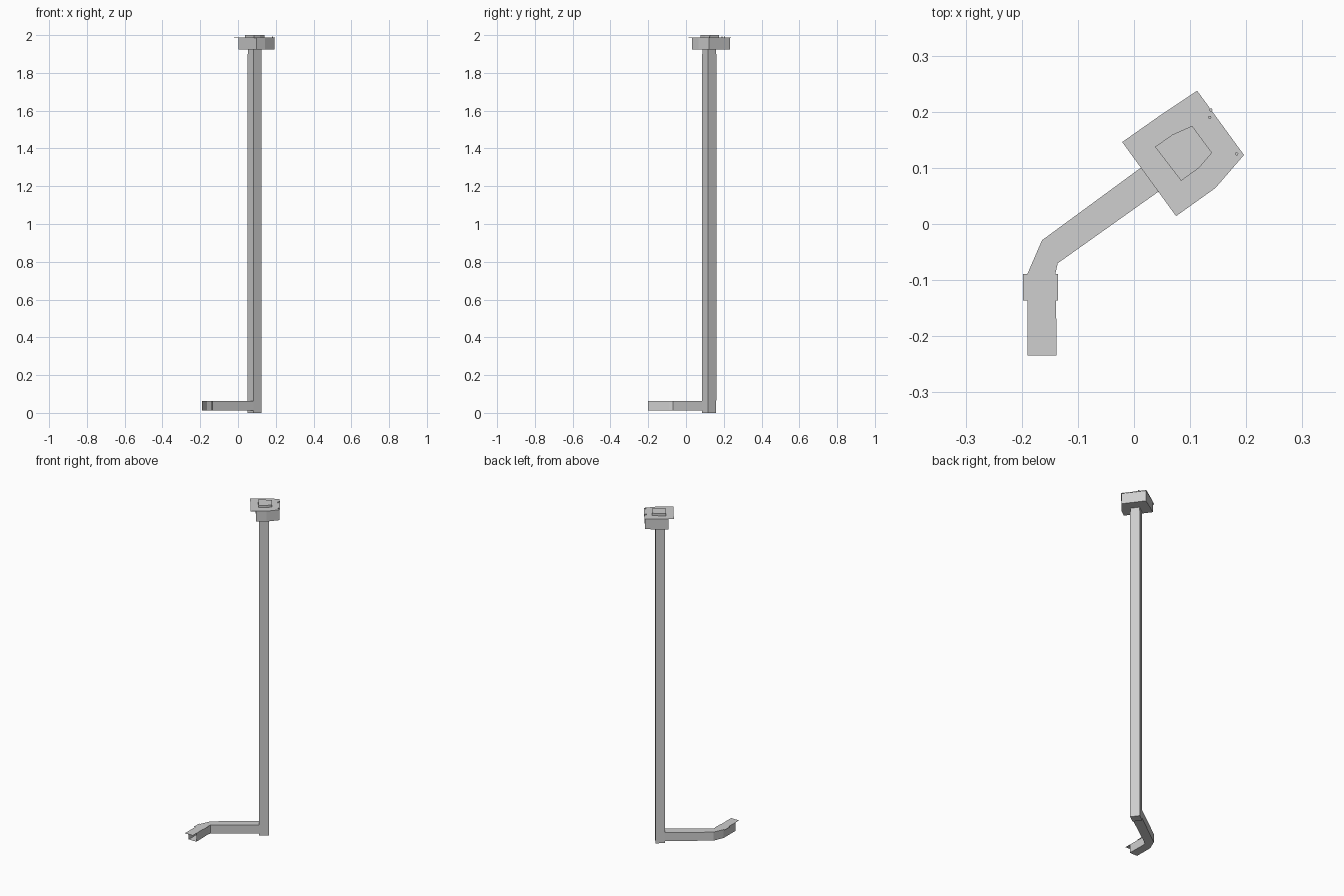
import bpy, bmesh, math
from mathutils import Vector

if "Cube" in bpy.data.objects:
    bpy.data.objects.remove(bpy.data.objects["Cube"])

grey = bpy.data.materials.new("light_grey_metal")
grey.diffuse_color = (0.62, 0.62, 0.62, 1)
grey.use_nodes = True
grey.node_tree.nodes["Principled BSDF"].inputs["Base Color"].default_value = grey.diffuse_color

# axes of the turned upper part: U points away from the spout, V is across
ANG = math.radians(36.2)
U = Vector((math.cos(ANG), math.sin(ANG)))
V = Vector((-U.y, U.x))
PIPE = Vector((0.0875, 0.1225))


def loft(name, rings, cap_start=True, cap_end=True):
    """Skin a list of equal-length point rings."""
    bm = bmesh.new()
    rows = [[bm.verts.new(p) for p in r] for r in rings]
    n = len(rows[0])
    for a, b in zip(rows, rows[1:]):
        for i in range(n):
            j = (i + 1) % n
            bm.faces.new((a[i], a[j], b[j], b[i]))
    if cap_start:
        bm.faces.new(rows[0][::-1])
    if cap_end:
        bm.faces.new(rows[-1])
    bmesh.ops.recalc_face_normals(bm, faces=bm.faces)
    me = bpy.data.meshes.new(name)
    bm.to_mesh(me)
    bm.free()
    me.materials.append(grey)
    ob = bpy.data.objects.new(name, me)
    bpy.context.collection.objects.link(ob)
    return ob


def prism(name, outline, z0, z1, **caps):
    return loft(name, [[(x, y, z) for x, y in outline] for z in (z0, z1)], **caps)


def square(half):
    return [PIPE + U * half * a + V * half * b
            for a, b in ((-1, -1), (1, -1), (1, 1), (-1, 1))]


# tall square downpipe, slightly narrower where it enters the head
prism("downpipe", square(0.027), 0.065, 1.90, cap_start=False, cap_end=False)
prism("pipe_neck", square(0.0255), 1.90, 1.925, cap_start=False, cap_end=False)
prism("elbow_foot", square(0.0265), 0.0, 0.07)

# bent spout: left and right edge of the channel at each station
left = [(-0.19, -0.20), (-0.19, -0.089), (-0.164, -0.029), (0.05, 0.128)]
right = [(-0.138, -0.20), (-0.14, -0.088), (-0.136, -0.07), (0.0815, 0.0846)]
loft("spout", [[(*l, 0.013), (*r, 0.013), (*r, 0.064), (*l, 0.064)]
               for l, r in zip(left, right)], cap_start=False, cap_end=False)

# flat lip over the spout mouth and the side tabs
def plate(name, x0, x1, y0, y1, z):
    prism(name, [(x0, y0), (x1, y0), (x1, y1), (x0, y1)], z, z + 0.001)

plate("spout_lip", -0.19, -0.138, -0.2345, -0.199, 0.063)
plate("spout_tab_left", -0.198, -0.189, -0.136, -0.089, 0.063)
plate("spout_tab_right", -0.141, -0.1355, -0.136, -0.089, 0.063)

# collector head with an overhanging lid and a raised cap
head = [(0.003, 0.163), (0.043, 0.189), (0.111, 0.232),
        (0.192, 0.123), (0.144, 0.066), (0.099, 0.033)]
lid = [(-0.021, 0.146), (0.043, 0.191), (0.1125, 0.2375),
       (0.196, 0.123), (0.145, 0.064), (0.075, 0.014)]
cap = [(0.0375, 0.1375), (0.068, 0.159), (0.1035, 0.175),
       (0.139, 0.127), (0.116, 0.1), (0.084, 0.077)]
prism("collector_head", head, 1.923, 1.986)
prism("head_lid", lid, 1.986, 1.987)
prism("head_cap", cap, 1.986, 2.0)

# small bolts near the outer edge of the lid
for i, (x, y) in enumerate([(0.135, 0.19), (0.137, 0.203), (0.183, 0.125)]):
    ring = [(x + 0.003 * math.cos(k * math.pi / 3), y + 0.003 * math.sin(k * math.pi / 3))
            for k in range(6)]
    prism(f"lid_bolt_{i + 1}", ring, 1.985, 1.993)
